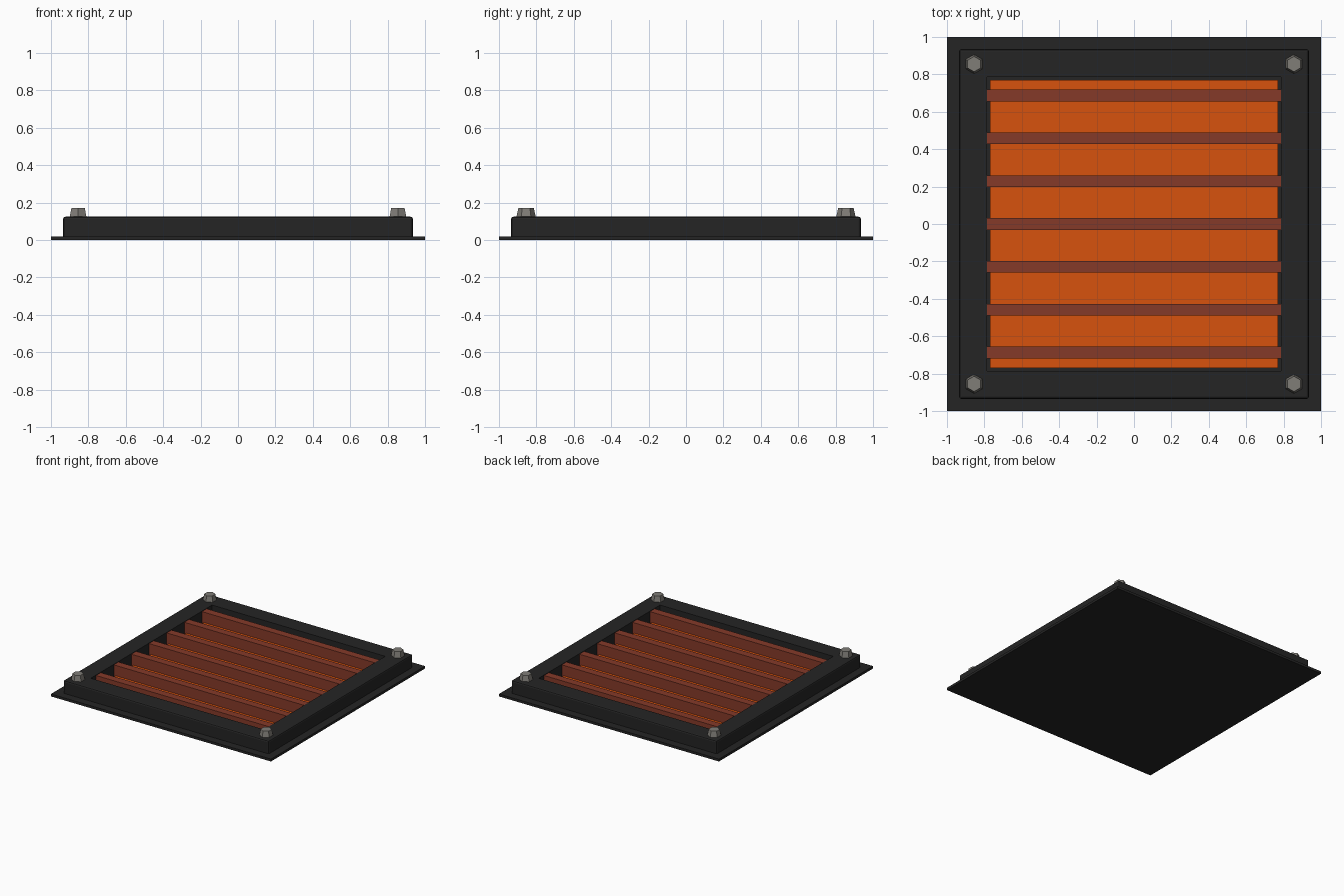
import bpy, bmesh, math

if "Cube" in bpy.data.objects:
    bpy.data.objects.remove(bpy.data.objects["Cube"])


def mat(name, rgb):
    m = bpy.data.materials.new(name)
    m.diffuse_color = (*rgb, 1)
    m.use_nodes = True
    m.node_tree.nodes["Principled BSDF"].inputs["Base Color"].default_value = m.diffuse_color
    return m


BLACK = mat("black_metal", (0.018, 0.018, 0.018))
ORANGE = mat("glowing_orange", (0.68, 0.086, 0.004))
RUST = mat("rust_red", (0.235, 0.042, 0.022))
STEEL = mat("grey_steel", (0.215, 0.205, 0.185))


def finish(name, bm, material):
    bmesh.ops.recalc_face_normals(bm, faces=bm.faces)
    me = bpy.data.meshes.new(name)
    bm.to_mesh(me)
    bm.free()
    me.materials.append(material)
    ob = bpy.data.objects.new(name, me)
    bpy.context.collection.objects.link(ob)
    return ob


def box(name, hx, hy, z0, z1, material, y=0):
    bm = bmesh.new()
    bmesh.ops.create_cube(bm, size=1)
    for v in bm.verts:
        v.co = (v.co.x * 2 * hx, v.co.y * 2 * hy + y, z0 + (v.co.z + 0.5) * (z1 - z0))
    return finish(name, bm, material)


# Base plate and heated panel
box("base_plate", 1, 1, 0, 0.02, BLACK)
box("glow_panel", 0.77, 0.77, 0.02, 0.036, ORANGE)

# Raised frame: a square profile swept around four corners
OUT, INN, TOP, B = 0.935, 0.787, 0.125, 0.012
profile = [(OUT, 0.02), (OUT, TOP - B), (OUT - B * 0.3, TOP - B * 0.3), (OUT - B, TOP),
           (INN, TOP), (INN, 0.02)]
bm = bmesh.new()
rings = [[bm.verts.new((sx * r, sy * r, z)) for sx, sy in ((1, 1), (-1, 1), (-1, -1), (1, -1))]
         for r, z in profile]
for a, b in zip(rings, rings[1:] + rings[:1]):
    for i in range(4):
        j = (i + 1) % 4
        bm.faces.new((a[i], a[j], b[j], b[i]))
# Soften the upright outer corners
edges = [e for e in bm.edges if all(abs(abs(v.co.x) - OUT) < 1e-5 for v in e.verts)
         and abs(e.verts[0].co.z - e.verts[1].co.z) > 0.05]
bmesh.ops.bevel(bm, geom=edges, offset=B, segments=2, profile=0.5, affect='EDGES')
finish("frame", bm, BLACK)

# Grille slats
for i in range(7):
    box(f"slat_{i + 1}", 0.787, 0.031, 0.02, 0.121, RUST, y=(i - 3) * 0.229)

# Tapered hex bolts in the corners
for sx in (-1, 1):
    for sy in (-1, 1):
        bm = bmesh.new()
        bmesh.ops.create_cone(bm, cap_ends=True, segments=6, radius1=0.052, radius2=0.041, depth=0.05)
        for v in bm.verts:
            v.co.x += sx * 0.855
            v.co.y += sy * 0.855
            v.co.z += 0.147
        finish(f"bolt_{'right' if sx > 0 else 'left'}_{'back' if sy > 0 else 'front'}", bm, STEEL)
